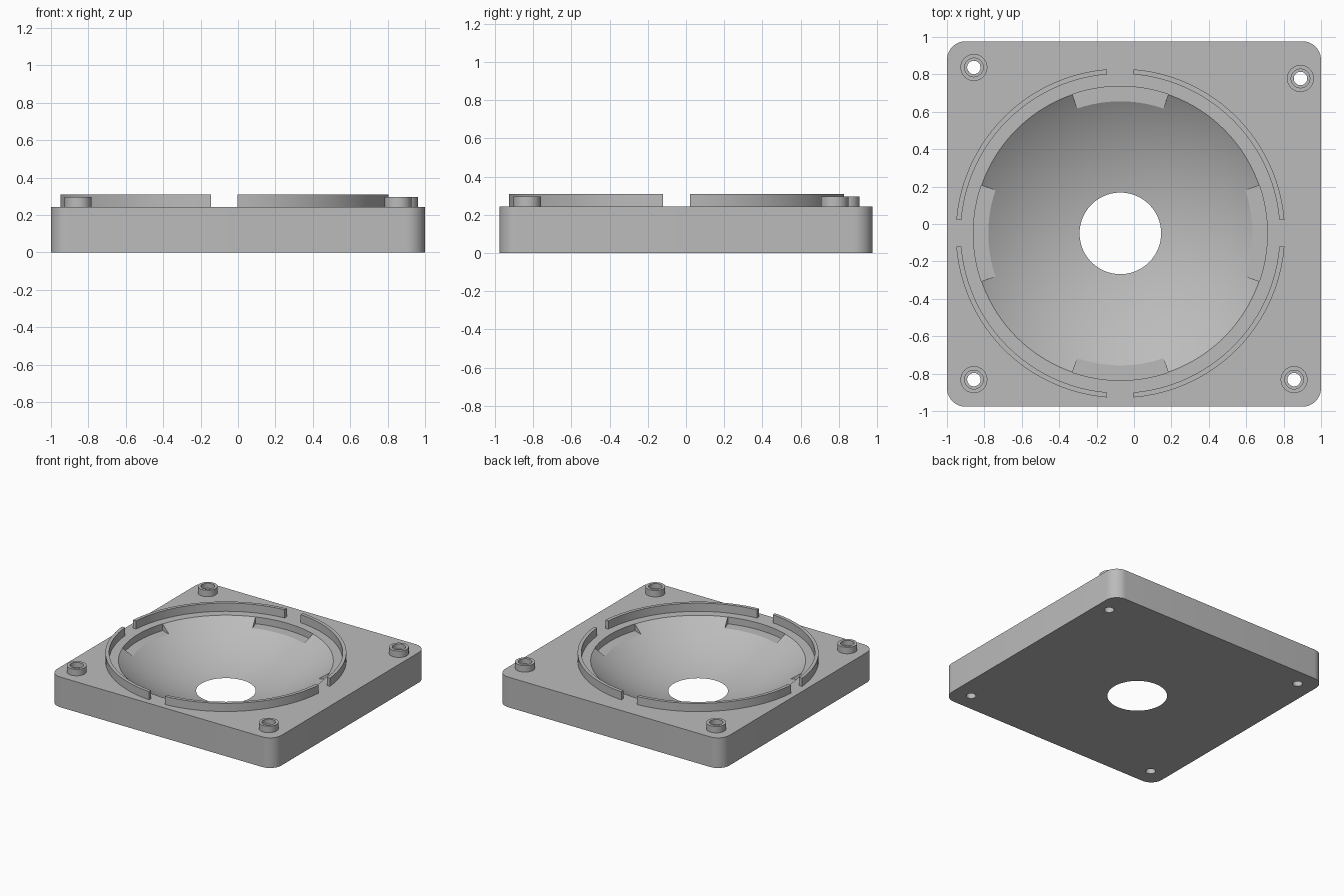
import bpy, bmesh
from math import sin, cos, pi, sqrt, radians, asin

cube = bpy.data.objects.get("Cube")
if cube:
    bpy.data.objects.remove(cube, do_unlink=True)

CX, CY = -0.073, -0.05            # bowl centre
TOP, RING_TOP, POST_TOP = 0.243, 0.309, 0.295
RIM, HOLE, BORE = 0.785, 0.218, 0.036
POSTS = [(-0.856, 0.837), (0.89, 0.778), (-0.856, -0.832), (0.856, -0.832)]

grey = bpy.data.materials.new("light grey plastic")
grey.use_nodes = True
grey.diffuse_color = (0.5, 0.5, 0.5, 1)
grey.node_tree.nodes["Principled BSDF"].inputs["Base Color"].default_value = (0.5, 0.5, 0.5, 1)


def make(name, bm, loc=(0, 0, 0)):
    bmesh.ops.recalc_face_normals(bm, faces=bm.faces[:])
    mesh = bpy.data.meshes.new(name)
    bm.to_mesh(mesh)
    bm.free()
    mesh.materials.append(grey)
    ob = bpy.data.objects.new(name, mesh)
    ob.location = loc
    bpy.context.collection.objects.link(ob)
    return ob


def smooth(ob):
    bpy.ops.object.select_all(action='DESELECT')
    ob.select_set(True)
    bpy.context.view_layer.objects.active = ob
    bpy.ops.object.shade_smooth_by_angle(angle=radians(30))


def prism(name, outline, z0, z1, loc=(0, 0, 0)):
    bm = bmesh.new()
    face = bm.faces.new([bm.verts.new((x, y, z0)) for x, y in outline])
    up = bmesh.ops.extrude_face_region(bm, geom=[face], use_keep_orig=True)
    for v in up["geom"]:
        if isinstance(v, bmesh.types.BMVert):
            v.co.z = z1
    return make(name, bm, loc)


def lathe(name, profile, steps, loc=(0, 0, 0), closed=True):
    bm = bmesh.new()
    rings = [[bm.verts.new((r * cos(2 * pi * i / steps), r * sin(2 * pi * i / steps), z))
              for i in range(steps)] for r, z in profile]
    pairs = list(zip(rings, rings[1:]))
    if closed:
        pairs.append((rings[-1], rings[0]))
    else:
        bm.faces.new(rings[0])
        bm.faces.new(rings[-1])
    for a, b in pairs:
        for i in range(steps):
            j = (i + 1) % steps
            bm.faces.new((a[i], a[j], b[j], b[i]))
    return make(name, bm, loc)


def arc(r, a0, a1, n=24):
    return [(r * cos(a0 + (a1 - a0) * i / n), r * sin(a0 + (a1 - a0) * i / n)) for i in range(n + 1)]


# Base plate with rounded corners
W, D, R = 1.0, 0.977, 0.1
outline = []
for k, (sx, sy) in enumerate([(1, 1), (-1, 1), (-1, -1), (1, -1)]):
    outline += [(sx * (W - R) + x, sy * (D - R) + y)
                for x, y in arc(R, k * pi / 2, (k + 1) * pi / 2, 10)]
plate = prism("base_plate", outline, 0, TOP)

# Spherical bowl cutter, open through the floor
ZC = (TOP ** 2 + RIM ** 2 - HOLE ** 2) / (2 * TOP)
RS = sqrt(ZC ** 2 + HOLE ** 2)
a0, a1 = asin(HOLE / RS), asin(RIM / RS) + 0.06
bowl = [(HOLE, -0.1)]
for i in range(25):
    a = a0 + (a1 - a0) * i / 24
    bowl.append((RS * sin(a), ZC - RS * cos(a)))
cutters = [lathe("bowl_cutter", bowl, 120, (CX, CY, 0), closed=False)]

# Four ledge recesses around the bowl rim
LEDGE = 0.706
ledge_z = ZC - sqrt(RS ** 2 - LEDGE ** 2)
half = radians(19)
for k in range(4):
    m = k * pi / 2
    sector = arc(RIM + 0.001, m - half, m + half) + arc(0.6, m + half, m - half)
    cutters.append(prism("ledge_cutter", sector, ledge_z, 0.4, (CX, CY, 0)))

# Screw holes
for x, y in POSTS:
    cutters.append(lathe("screw_cutter", [(BORE, -0.1), (BORE, 0.4)], 32, (x, y, 0), closed=False))

for c in cutters:
    mod = plate.modifiers.new(c.name, 'BOOLEAN')
    mod.object, mod.solver = c, 'EXACT'
    bpy.context.view_layer.objects.active = plate
    bpy.ops.object.modifier_apply(modifier=mod.name)
    bpy.data.objects.remove(c, do_unlink=True)
smooth(plate)

# Raised locating ring in four arcs with straight-sided gaps
OUTER, INNER, GAP = 0.88, 0.853, 0.071
go, gi = asin(GAP / OUTER), asin(GAP / INNER)
for k, side in enumerate(["back_left", "back_right", "front_right", "front_left"]):
    s, e = k * pi / 2, (k + 1) * pi / 2
    band = arc(OUTER, s + go, e - go) + arc(INNER, e - gi, s + gi)
    smooth(prism("ring_arc_" + side, band, TOP, RING_TOP, (CX, CY, 0)))

# Screw bosses with a counterbore
boss = [(0.072, TOP), (0.072, POST_TOP), (0.05, POST_TOP), (0.05, TOP + 0.012),
        (BORE, TOP + 0.012), (BORE, TOP)]
for name, (x, y) in zip(["back_right", "back_left", "front_right", "front_left"], POSTS):
    smooth(lathe("screw_boss_" + name, boss, 40, (x, y, 0)))
